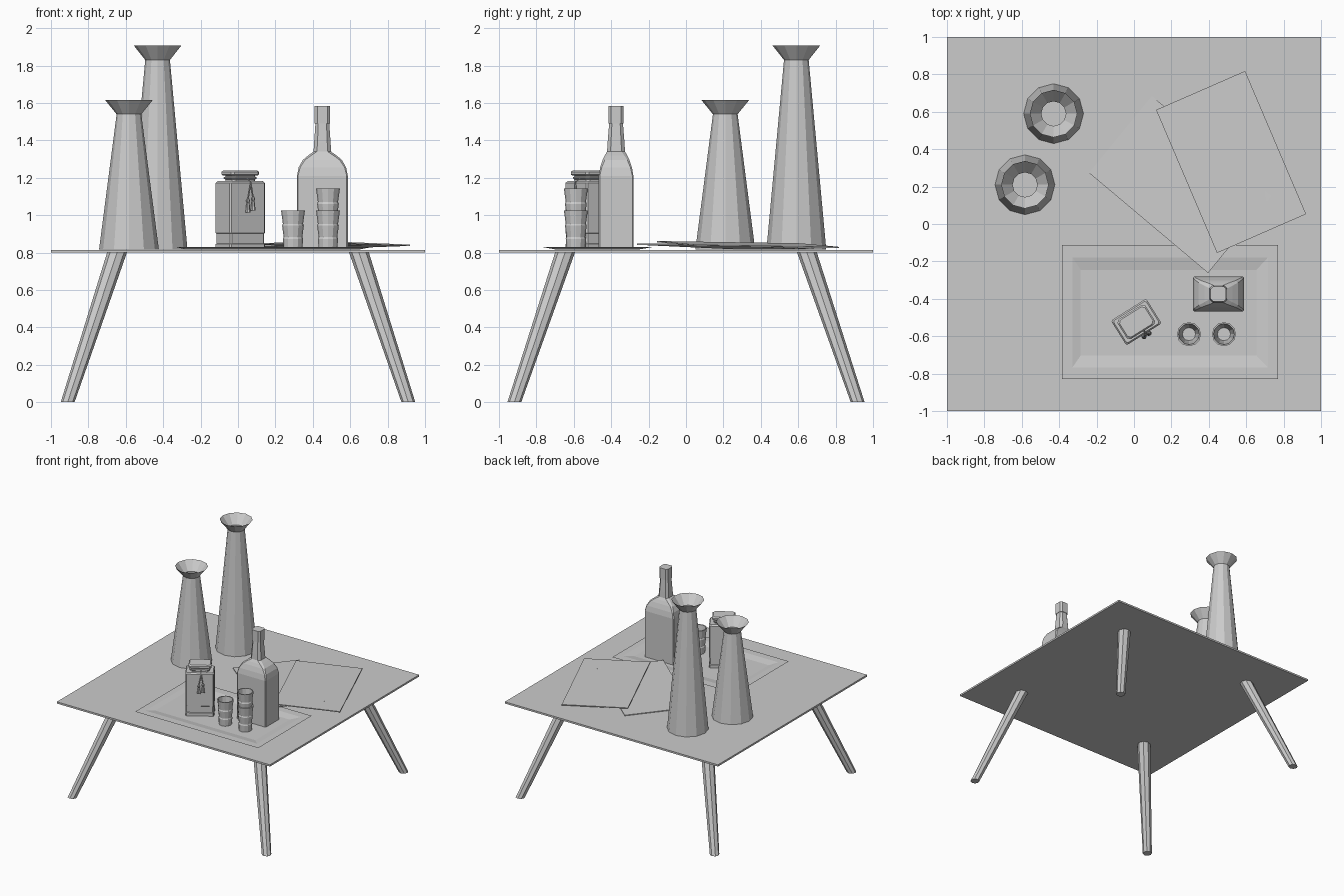
import bpy, bmesh
from math import sin, cos, pi, radians
from mathutils import Vector

if "Cube" in bpy.data.objects:
    bpy.data.objects.remove(bpy.data.objects["Cube"])

mat = bpy.data.materials.new("plain grey")
mat.diffuse_color = (0.6, 0.6, 0.6, 1)
mat.use_nodes = True
mat.node_tree.nodes["Principled BSDF"].inputs["Base Color"].default_value = mat.diffuse_color


def loft(name, rings, bottom=True, top=True, loc=(0, 0, 0), rot=0):
    """Skin a list of equal-length point rings."""
    bm = bmesh.new()
    vs = [[bm.verts.new(p) for p in r] for r in rings]
    n = len(rings[0])
    for a, b in zip(vs, vs[1:]):
        for i in range(n):
            j = (i + 1) % n
            bm.faces.new((a[i], a[j], b[j], b[i]))
    if bottom:
        bm.faces.new(vs[0][::-1])
    if top:
        bm.faces.new(vs[-1])
    me = bpy.data.meshes.new(name)
    bm.to_mesh(me)
    bm.free()
    me.materials.append(mat)
    ob = bpy.data.objects.new(name, me)
    ob.location = loc
    ob.rotation_euler[2] = rot
    bpy.context.collection.objects.link(ob)
    return ob


def circle(r, z, n=12, x=0, y=0):
    return [(x + r * cos(2 * pi * i / n), y + r * sin(2 * pi * i / n), z) for i in range(n)]


def rect(hx, hy, z, c):
    """Rectangle with chamfered corners."""
    return [(hx, -hy + c, z), (hx, hy - c, z), (hx - c, hy, z), (-hx + c, hy, z),
            (-hx, hy - c, z), (-hx, -hy + c, z), (-hx + c, -hy, z), (hx - c, -hy, z)]


def box4(x0, x1, y0, y1, z):
    return [(x0, y0, z), (x1, y0, z), (x1, y1, z), (x0, y1, z)]


# Table top and splayed tapering legs
loft("table_top", [box4(-1, 1, -1, 1, 0.80), box4(-1, 1, -1, 1, 0.815)])
for sx in (-1, 1):
    for sy in (-1, 1):
        name = ("front" if sy < 0 else "back") + ("_left" if sx < 0 else "_right") + "_leg"
        loft(name, [circle(0.037, 0, 8, sx * 0.911, sy * 0.918),
                    circle(0.053, 0.80, 8, sx * 0.647, sy * 0.647)])

# Two flared vases, open at the top
for name, x, y, neck, top in (("tall_vase", -0.43, 0.59, 1.83, 1.907),
                              ("short_vase", -0.583, 0.21, 1.54, 1.615)):
    loft(name, [circle(0.16, 0.816), circle(0.066, neck), circle(0.127, top)],
         top=False, loc=(x, y, 0))

# Thin sheet tray: flat rim, sloping sides, sunken floor
loft("tray", [box4(-0.385, 0.77, -0.829, -0.112, 0.83),
              box4(-0.33, 0.717, -0.768, -0.178, 0.83),
              box4(-0.285, 0.655, -0.703, -0.245, 0.818)], bottom=False)


# Two tilted magazines, each given by three corners
def sheet(name, a, b, d, t):
    a, b, d = Vector(a), Vector(b), Vector(d)
    ring = [a, d, b + d - a, b]
    loft(name, [ring, [p + Vector((0, 0, t)) for p in ring]])


sheet("lower_magazine", (-0.24, 0.273, 0.817), (0.096, 0.684, 0.816), (0.396, -0.262, 0.842), 0.006)
sheet("upper_magazine", (0.118, 0.61, 0.843), (0.594, 0.818, 0.824), (0.444, -0.155, 0.855), 0.007)

# Square-shouldered bottle with stopper
loft("bottle", [rect(*s) for s in (
    (0.136, 0.093, 0.819, 0.006), (0.136, 0.093, 1.21, 0.006), (0.127, 0.085, 1.255, 0.008),
    (0.105, 0.072, 1.295, 0.012), (0.075, 0.06, 1.32, 0.016), (0.047, 0.048, 1.34, 0.018),
    (0.044, 0.045, 1.39, 0.018), (0.037, 0.037, 1.49, 0.015))], loc=(0.451, -0.374, 0))
loft("bottle_stopper", [rect(0.041, 0.041, z, 0.014) for z in (1.49, 1.583)],
     loc=(0.451, -0.374, 0))

# Tumblers: one single, two nested
GLASS = ((0.05, 0), (0.054, 0.055), (0.05, 0.065), (0.058, 0.125), (0.054, 0.135),
         (0.064, 0.207), (0.056, 0.207), (0.044, 0.08), (0.035, 0.03))
for name, x, z in (("single_glass", 0.294, 0.819), ("stacked_glass_lower", 0.481, 0.819),
                   ("stacked_glass_upper", 0.481, 0.936)):
    loft(name, [circle(r, h) for r, h in GLASS], loc=(x, -0.589, z))

# Rectangular decanter, turned on the tray
LOC, ROT = (0.012, -0.524, 0), radians(32)


def turned(name, rings):
    return loft(name, rings, loc=LOC, rot=ROT)


turned("decanter_body", [rect(0.111 - i, 0.078 - i, z, 0.008) for i, z in (
    (0, 0.819), (0, 0.845), (0.003, 0.848), (0.003, 0.901), (0, 0.904), (0, 1.172), (0.008, 1.182))])
turned("decanter_neck", [rect(0.072, 0.048, z, 0.015) for z in (1.18, 1.216)])
turned("decanter_cap", [rect(0.088 - i, 0.062 - i, z, 0.014) for i, z in (
    (0.008, 1.211), (0, 1.217), (0, 1.232), (0.008, 1.24))])
turned("neck_cord", [rect(0.072 + i, 0.048 + i, z, 0.015) for i, z in (
    (0.002, 1.192), (0.007, 1.196), (0.007, 1.202), (0.002, 1.206))])

# Hanging cord ends with tassels
for name, t, low in (("left_tassel", -0.006, 1.015), ("right_tassel", 0.026, 1.025)):
    y = -0.088
    turned(name + "_cord", [circle(0.004, low + 0.07, 6, t, y), circle(0.004, 1.175, 6, 0.012, y),
                            circle(0.004, 1.2, 6, 0.01, -0.052)])
    turned(name, [circle(r, low + h, 8, t, y) for r, h in (
        (0.014, 0), (0.009, 0.045), (0.006, 0.05), (0.01, 0.058), (0.01, 0.066), (0.004, 0.074))])
